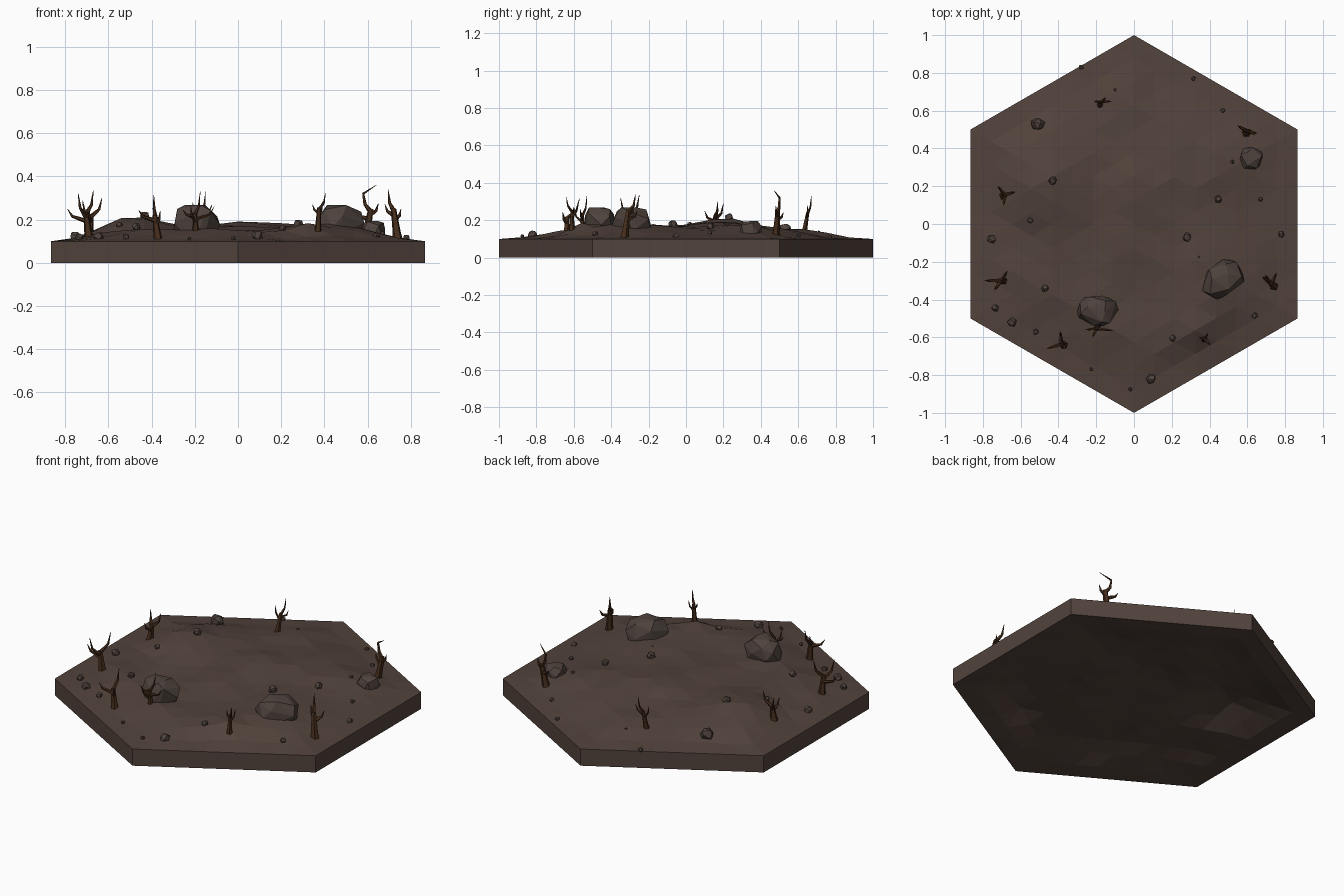
import bpy, bmesh, math, random
from mathutils import Vector

if "Cube" in bpy.data.objects:
    bpy.data.objects.remove(bpy.data.objects["Cube"])

random.seed(7)


def material(name, rgb):
    m = bpy.data.materials.new(name)
    m.diffuse_color = (*rgb, 1)
    m.use_nodes = True
    m.node_tree.nodes["Principled BSDF"].inputs["Base Color"].default_value = m.diffuse_color
    return m


SOIL = material("soil", (0.085, 0.056, 0.045))
STONE = material("stone", (0.078, 0.056, 0.046))
WOOD = material("dead_wood", (0.060, 0.026, 0.011))


def finish(bm, name, mat):
    bmesh.ops.recalc_face_normals(bm, faces=bm.faces)
    me = bpy.data.meshes.new(name)
    bm.to_mesh(me)
    bm.free()
    me.materials.append(mat)
    ob = bpy.data.objects.new(name, me)
    bpy.context.collection.objects.link(ob)
    return ob


# Terrain height: flat rim at 0.1, low mound inside, a few soft hills
HILLS = [(-0.48, 0.2, 0.066, 0.18), (0.02, 0.2, 0.03, 0.2), (0.3, 0.25, 0.025, 0.16),
         (0.42, -0.3, 0.03, 0.19), (0.36, -0.57, 0.05, 0.12), (0.1, -0.05, 0.02, 0.2),
         (-0.45, 0.48, 0.015, 0.12)]


def rim_ramp(x, y):
    s = math.sqrt(3) / 2
    rim = s - max(abs(x), abs(x * 0.5 + y * s), abs(x * 0.5 - y * s))
    return min(max(rim / 0.36, 0), 1)


def height(x, y):
    t = rim_ramp(x, y)
    z = 0.052 * t * t * (3 - 2 * t)
    z += sum(a * math.exp(-((x - cx) ** 2 + (y - cy) ** 2) / r ** 2) for cx, cy, a, r in HILLS) * min(1, t * 2)
    z += 0.007 * math.sin(13 * x + 5 * y) * math.sin(11 * y - 4 * x) * t
    return 0.1 + z


# Hexagonal ground tile: rough triangular slab, its underside follows the top 0.1 lower
N = 8
bm = bmesh.new()
grid = {}
for q in range(-N, N + 1):
    for r in range(-N, N + 1):
        if abs(q + r) <= N:
            x, y = q / N * math.sqrt(3) / 2, (r + q / 2) / N
            rough = random.uniform(-0.007, 0.007) * min(1, 2 * rim_ramp(x, y))
            grid[q, r] = bm.verts.new((x, y, height(x, y) + rough))
for (q, r) in list(grid):
    for tri in (((q, r), (q + 1, r), (q, r + 1)), ((q + 1, r), (q, r), (q + 1, r - 1))):
        if all(k in grid for k in tri):
            bm.faces.new([grid[k] for k in tri])
slab = bmesh.ops.extrude_face_region(bm, geom=bm.faces[:], use_keep_orig=True)["geom"]
for v in (g for g in slab if isinstance(g, bmesh.types.BMVert)):
    v.co.z -= 0.1
finish(bm, "ground_tile", SOIL)


# Faceted stones: convex hulls of scattered points, fitted to given half sizes
def stone(name, centre, size, turn=0.0, points=12):
    bm = bmesh.new()
    for i in range(points):
        z = 1 - 2 * (i + 0.5) / points
        a = i * 2.39996 + random.uniform(-0.35, 0.35)
        rad = math.sqrt(1 - z * z) ** 0.85 * random.uniform(0.9, 1.08)
        z = max(-0.8, min(0.8, z)) / 0.8
        px, py = rad * math.cos(a) * size[0], rad * math.sin(a) * size[1]
        c, s = math.cos(turn), math.sin(turn)
        bm.verts.new((centre[0] + px * c - py * s, centre[1] + px * s + py * c, centre[2] + z * size[2]))
    hull = bmesh.ops.convex_hull(bm, input=bm.verts)
    junk = [g for g in hull["geom_interior"] if isinstance(g, bmesh.types.BMVert)]
    bmesh.ops.delete(bm, geom=junk, context='VERTS')
    finish(bm, name, STONE)


stone("boulder_front", (-0.195, -0.46, 0.188), (0.118, 0.088, 0.08), 0, 24)
stone("boulder_right", (0.47, -0.29, 0.172), (0.125, 0.095, 0.096), 0.6, 24)
stone("boulder_back", (0.62, 0.35, 0.145), (0.072, 0.064, 0.05), -0.4, 20)

PEBBLES = [(-.51, .53, .04), (-.43, .23, .025), (-.55, .02, .018), (-.755, -.08, .025),
           (-.47, -.34, .021), (-.735, -.445, .021), (-.645, -.52, .027), (-.52, -.57, .018),
           (-.225, -.77, .011), (-.02, -.875, .012), (.09, -.82, .028), (.205, -.605, .02),
           (.64, -.485, .018), (.78, -.055, .019), (.28, -.07, .026), (.345, -.175, .007),
           (.445, .13, .023), (.67, .13, .013), (.52, .33, .012), (.47, .6, .014),
           (.315, .77, .014), (-.28, .83, .014), (-.1, .71, .009)]
for i, (x, y, r) in enumerate(PEBBLES):
    stone(f"pebble_{i + 1}", (x, y, height(x, y) + r * 0.4), (r, r * 0.9, r * 0.8), i, 14)


# Dead trees: tapered five-sided limbs along bent paths
def limb(bm, pts, radii, sides=5):
    rings = []
    for i, (p, rad) in enumerate(zip(pts, radii)):
        d = (pts[min(i + 1, len(pts) - 1)] - pts[max(i - 1, 0)]).normalized()
        u = d.cross(Vector((0.3, 1, 0.1))).normalized()
        w = d.cross(u)
        rings.append([bm.verts.new(p + rad * (u * math.cos(k * math.tau / sides) + w * math.sin(k * math.tau / sides)))
                      for k in range(sides)])
    for a, b in zip(rings, rings[1:]):
        for k in range(sides):
            j = (k + 1) % sides
            bm.faces.new((a[k], a[j], b[j], b[k]))
    bm.faces.new(rings[0])
    bm.faces.new(rings[-1])


def tree(name, base, fork, tips, rad=0.019, curl=None):
    bm = bmesh.new()
    base, fork = Vector((*base, height(*base) - 0.012)), Vector(fork)
    limb(bm, [base, base.lerp(fork, 0.25), base.lerp(fork, 0.55), fork],
         [rad * 1.25, rad, rad * 0.85, rad * 0.65])
    for i, t in enumerate(tips):
        t = Vector(t)
        start = fork.lerp(base, 0.08 + 0.13 * i)
        d = t - start
        elbow = start + Vector((d.x * 0.75, d.y * 0.75, d.z * 0.4))
        path, radii = [start, start.lerp(elbow, 0.5), elbow, t], [rad * .62, rad * .5, rad * .36, rad * .06]
        if curl and i == 0:  # the first branch bends on to a hooked tip
            path, radii = path + [Vector(curl)], [rad * k for k in (.62, .52, .42, .3, .05)]
        limb(bm, path, radii)
    finish(bm, name, WOOD)


tree("tree_back", (-.18, .63), (-.17, .65, .24),
     [(-.15, .67, .33), (-.12, .65, .27), (-.21, .65, .28)], .014)
tree("tree_left", (-.69, .15), (-.68, .155, .22),
     [(-.63, .17, .30), (-.72, .20, .29), (-.69, .10, .25)])
tree("tree_left_front", (-.69, -.30), (-.705, -.30, .235),
     [(-.67, -.25, .335), (-.74, -.35, .32), (-.79, -.30, .25)])
tree("tree_front_left", (-.37, -.64), (-.385, -.635, .22),
     [(-.39, -.57, .315), (-.46, -.66, .245), (-.36, -.66, .24)])
tree("tree_by_boulder", (-.195, -.55), (-.20, -.555, .23),
     [(-.175, -.53, .33), (-.255, -.56, .245), (-.11, -.565, .26), (-.22, -.60, .27)], .014)
tree("tree_front_right", (.37, -.61), (.375, -.61, .255),
     [(.405, -.64, .325), (.345, -.60, .27), (.39, -.58, .285)], .014)
tree("tree_right", (.74, -.33), (.72, -.31, .25),
     [(.695, -.27, .34), (.68, -.28, .27), (.755, -.26, .25)], .02)
tree("tree_back_right", (.59, .48), (.615, .49, .25),
     [(.58, .50, .32), (.65, .48, .275), (.55, .52, .24)], .02, curl=(.64, .47, .36))
